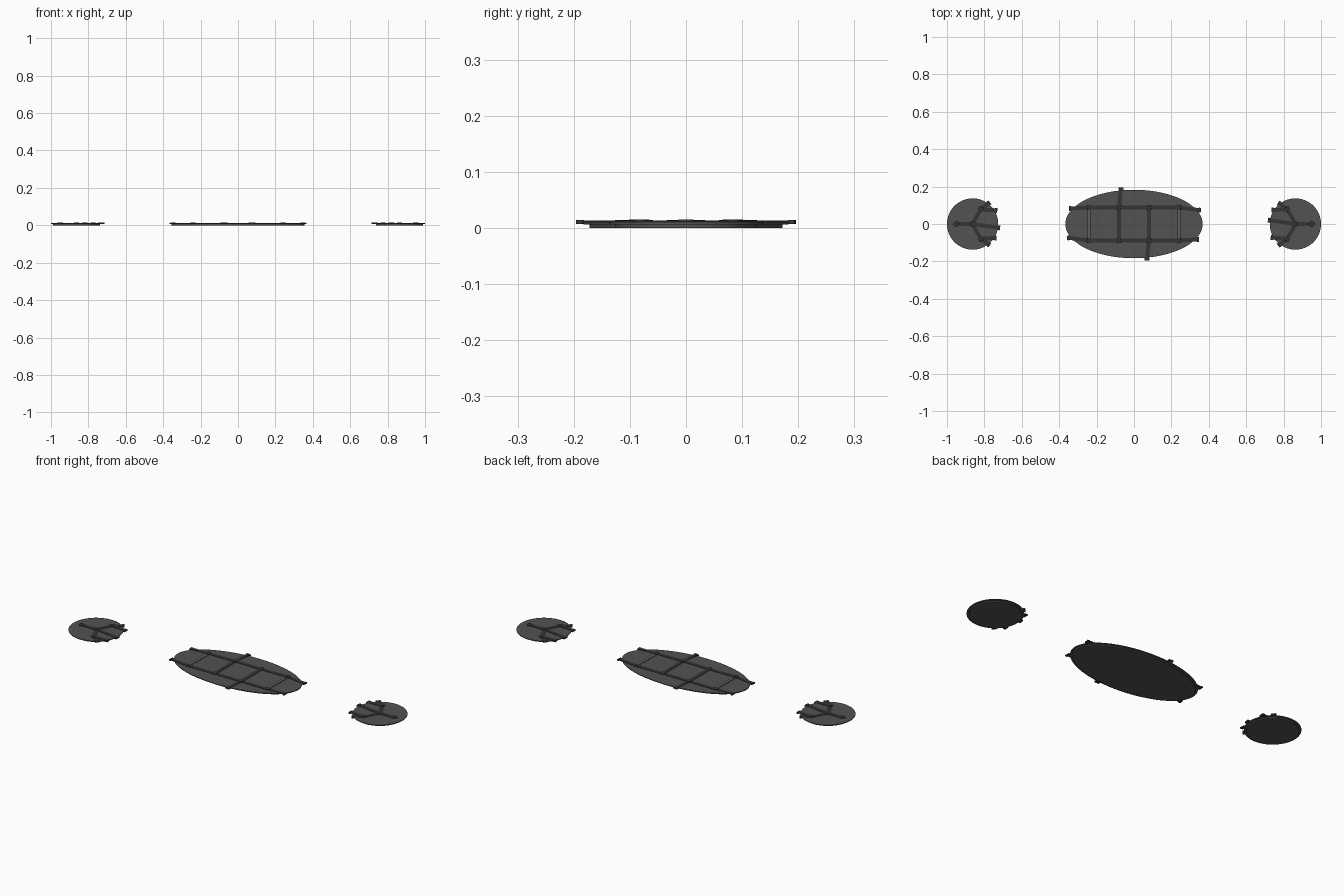
import bpy, bmesh, math
from mathutils import Vector, Matrix

if "Cube" in bpy.data.objects:
    bpy.data.objects.remove(bpy.data.objects["Cube"])


def mat(name, v):
    m = bpy.data.materials.new(name)
    m.diffuse_color = (v, v, v, 1)
    m.use_nodes = True
    m.node_tree.nodes["Principled BSDF"].inputs["Base Color"].default_value = m.diffuse_color
    return m


PLATE = mat("plate_grey", 0.085)
TRACE = mat("strap_dark", 0.035)
PALE = mat("strap_pale", 0.11)
TURN = Matrix.Rotation(math.pi, 4, 'Z')


def finish(bm, name, m):
    bmesh.ops.recalc_face_normals(bm, faces=bm.faces)
    me = bpy.data.meshes.new(name)
    bm.to_mesh(me)
    bm.free()
    me.materials.append(m)
    ob = bpy.data.objects.new(name, me)
    bpy.context.collection.objects.link(ob)
    return ob


def plate(name, cx, a, b, n=64):
    # oval slab with a stepped-in foot: (inset, height) profile
    bm = bmesh.new()
    rings = []
    for inset, z in [(0.011, 0), (0.011, 0.006), (0, 0.0065), (0, 0.0105), (0.002, 0.0115)]:
        rings.append([bm.verts.new((cx + (a - inset) * math.cos(2 * math.pi * i / n),
                                    (b - inset) * math.sin(2 * math.pi * i / n), z))
                      for i in range(n)])
    for r, s in zip(rings, rings[1:]):
        for i in range(n):
            bm.faces.new((r[i], r[(i + 1) % n], s[(i + 1) % n], s[i]))
    bm.faces.new(rings[0][::-1])
    bm.faces.new(rings[-1])
    return finish(bm, name, PLATE)


def strap(bm, p, q, width=0.021, z0=0.010, z1=0.0133, extra=0.0):
    # flat bar between two plan points
    p, q = Vector((*p, 0)), Vector((*q, 0))
    d = q - p
    M = (Matrix.Translation((p + q) / 2 + Vector((0, 0, (z0 + z1) / 2)))
         @ Matrix.Rotation(math.atan2(d.y, d.x), 4, 'Z')
         @ Matrix.Diagonal((d.length + extra, width, z1 - z0, 1)))
    bmesh.ops.create_cube(bm, size=1, matrix=M)


def tail(bm, p, q):
    # strap that runs over the rim and ends in a small clip
    strap(bm, p, q)
    p, q = Vector(p), Vector(q)
    u = (q - p).normalized()
    strap(bm, q - u * 0.012, q, 0.026, 0.0068, 0.0138)


def node(bm, p):
    # round stud at a strap joint
    bmesh.ops.create_cone(bm, cap_ends=True, segments=12, radius1=0.0155, radius2=0.0135,
                          depth=0.005, matrix=Matrix.Translation((*p, 0.0125)))


def turned(bm):
    # add a copy rotated half a turn
    g = bmesh.ops.duplicate(bm, geom=bm.verts[:] + bm.edges[:] + bm.faces[:])["geom"]
    bmesh.ops.transform(bm, matrix=TURN, verts=[v for v in g if isinstance(v, bmesh.types.BMVert)])


# Plates
plate("main_plate", 0, 0.367, 0.183, 96)
plate("left_disc", -0.863, 0.137, 0.137)
plate("right_disc", 0.863, 0.137, 0.137)

# Main plate straps: half the layout, then turned
bm = bmesh.new()
Y = 0.088
strap(bm, (-0.24, Y), (0.24, Y))
tail(bm, (-0.24, Y), (-0.348, 0.082))
tail(bm, (0.24, Y), (0.358, 0.073))
tail(bm, (-0.08, Y), (-0.069, 0.195))
strap(bm, (-0.08, -Y), (-0.08, Y))
for x in (-0.24, -0.08, 0.08, 0.24):
    node(bm, (x, Y))
turned(bm)
finish(bm, "main_straps", TRACE)

# Pale cross straps with dark edges
for part, w, z, m in (("edge", 0.020, 0.0126, TRACE), ("face", 0.011, 0.0131, PALE)):
    bm = bmesh.new()
    strap(bm, (-0.24, -Y + 0.012), (-0.24, Y - 0.012), w, 0.010, z)
    turned(bm)
    finish(bm, "end_cross_strap_" + part, m)

# Disc straps: left layout turned onto the right disc
C, T, B = (-0.863, 0), (-0.82, 0.079), (-0.82, -0.079)
bm = bmesh.new()
strap(bm, (-0.95, 0), C)
strap(bm, C, T)
strap(bm, C, B)
tail(bm, C, (-0.716, -0.021))
tail(bm, T, (-0.731, 0.072))
tail(bm, T, (-0.771, 0.116))
tail(bm, B, (-0.735, -0.074))
tail(bm, B, (-0.771, -0.114))
for p in ((-0.95, 0), C, T, B):
    node(bm, p)
turned(bm)
finish(bm, "disc_straps", TRACE)
